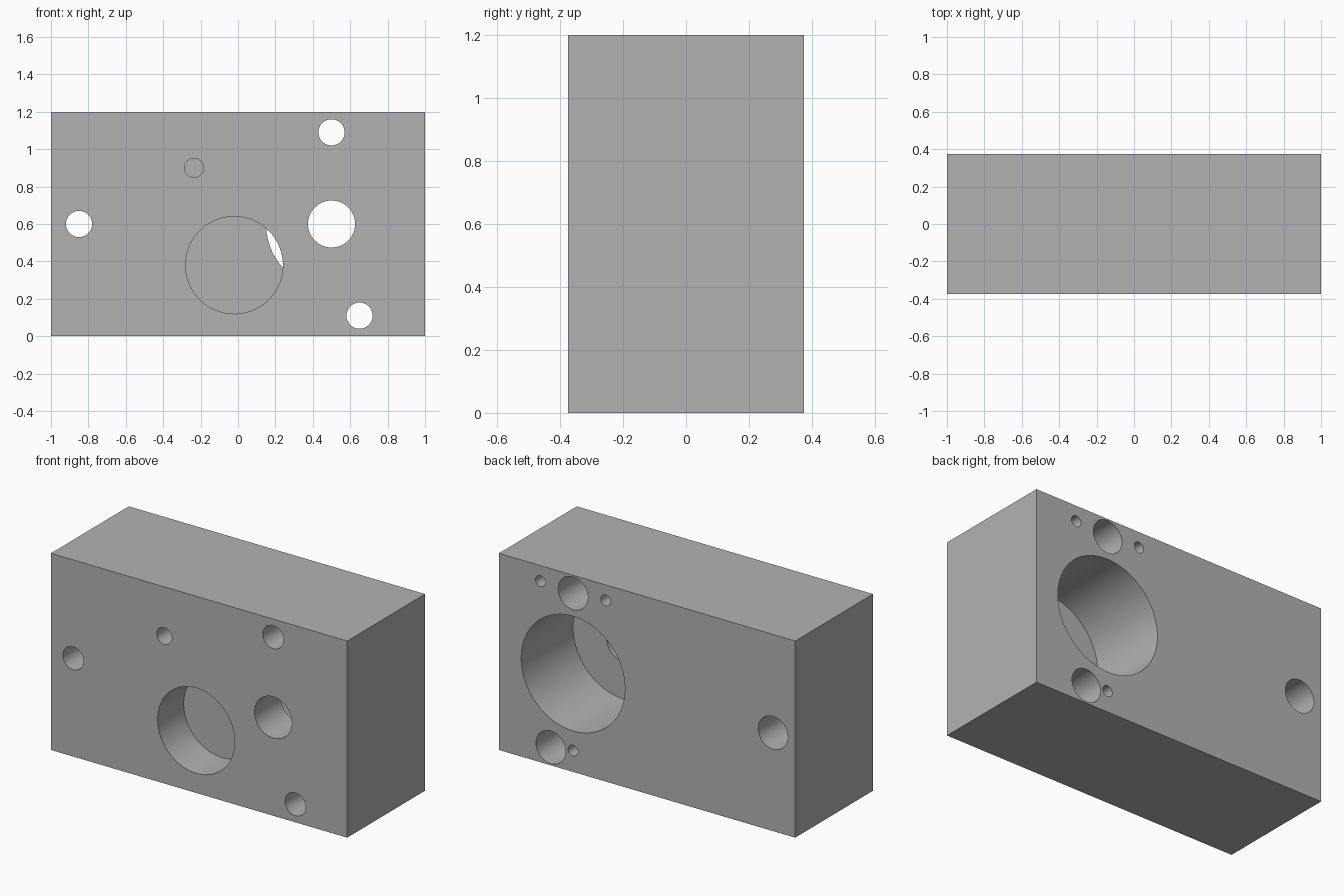
import bpy
import math

cube = bpy.data.objects.get("Cube")
if cube:
    bpy.data.objects.remove(cube, do_unlink=True)

WIDTH, DEPTH, HEIGHT = 2.0, 0.75, 1.2
FRONT, BACK = -DEPTH / 2, DEPTH / 2
OVER = 0.05      # how far cutters stick out of the block

grey = bpy.data.materials.new("plain_grey")
grey.use_nodes = True
colour = (0.45, 0.45, 0.45, 1)
grey.diffuse_color = colour
grey.node_tree.nodes["Principled BSDF"].inputs["Base Color"].default_value = colour

# Solid block
bpy.ops.mesh.primitive_cube_add(size=1, location=(0, 0, HEIGHT / 2))
block = bpy.context.object
block.name = "housing_block"
block.scale = (WIDTH, DEPTH, HEIGHT)
bpy.ops.object.transform_apply(location=True, rotation=False, scale=True)
block.data.materials.append(grey)


def drill(name, x, z, radius, y0, y1, sides=64):
    """Cut a round hole along y from y0 to y1."""
    bpy.ops.mesh.primitive_cylinder_add(
        vertices=sides, radius=radius, depth=y1 - y0,
        location=(x, (y0 + y1) / 2, z), rotation=(math.pi / 2, 0, 0))
    cutter = bpy.context.object
    cutter.name = name
    cutter.hide_render = True
    cutter.data.materials.append(grey)
    cut = block.modifiers.new(name, 'BOOLEAN')
    cut.operation = 'DIFFERENCE'
    cut.solver = 'EXACT'
    cut.object = cutter
    bpy.context.view_layer.objects.active = block
    bpy.ops.object.modifier_apply(modifier=cut.name)
    bpy.data.objects.remove(cutter, do_unlink=True)


def drill_front(name, x, z, radius, depth, sides=64):
    drill(name, x, z, radius, FRONT - OVER, FRONT + depth, sides)


def drill_back(name, x, z, radius, depth, sides=64):
    drill(name, x, z, radius, BACK - depth, BACK + OVER, sides)


# Large rear bore with its shaft hole, and the front pocket that breaks into it
drill_back("main_bore", 0.5, 0.6, 0.35, 0.5, 128)
drill_front("shaft_hole", 0.5, 0.6, 0.126, 0.3)
drill_front("front_pocket", -0.02, 0.38, 0.26, 0.251, 128)

# Counterbored mounting holes
for x, z in ((-0.85, 0.6), (0.5, 1.09), (0.65, 0.11)):
    drill_back("counterbore", x, z, 0.1, 0.5)
    drill_front("screw_hole", x, z, 0.07, 0.3)

# Blind holes
drill_front("front_blind_hole", -0.235, 0.9, 0.051, 0.25)
for x, z in ((0.72, 1.105), (0.28, 1.105), (0.5, 0.13)):
    drill_back("rear_blind_hole", x, z, 0.033, 0.25, 32)

# Smooth bores with crisp rims
bpy.ops.object.select_all(action='DESELECT')
block.select_set(True)
bpy.context.view_layer.objects.active = block
bpy.ops.object.shade_smooth_by_angle(angle=math.radians(30))
